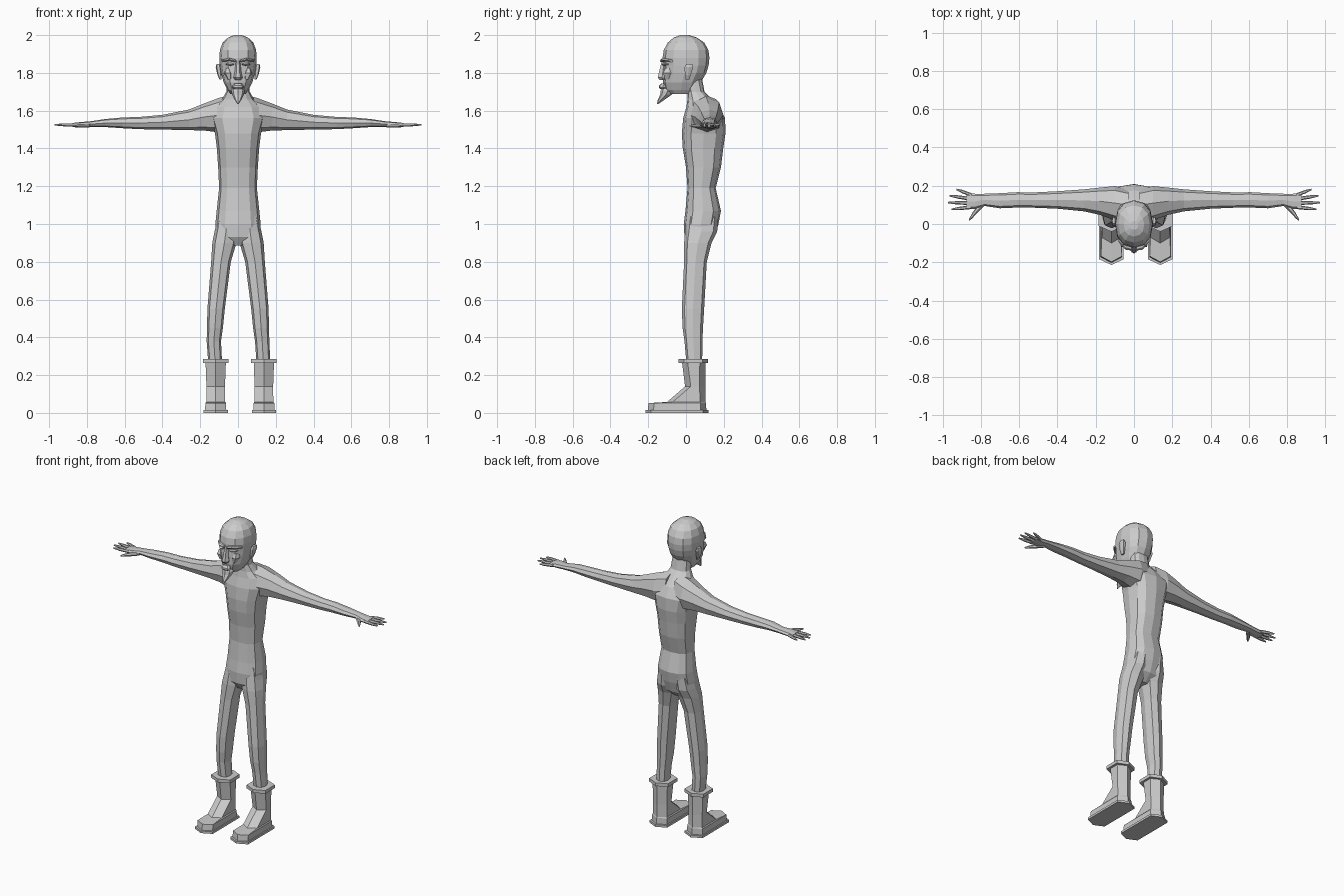
import bpy, bmesh
from math import cos, sin, pi, copysign


def loft(name, rings):
    """Skin a closed, flat-shaded tube through rings of points."""
    bm = bmesh.new()
    rows = [[bm.verts.new(p) for p in r] for r in rings]
    n = len(rows[0])
    for a, b in zip(rows, rows[1:]):
        for i in range(n):
            j = (i + 1) % n
            bm.faces.new((a[i], a[j], b[j], b[i]))
    bm.faces.new(rows[0])
    bm.faces.new(rows[-1])
    bmesh.ops.recalc_face_normals(bm, faces=bm.faces[:])
    me = bpy.data.meshes.new(name)
    bm.to_mesh(me)
    bm.free()
    ob = bpy.data.objects.new(name, me)
    bpy.context.collection.objects.link(ob)
    return ob


def oval(n, p):
    out = []
    for k in range(n):
        c, s = cos(2 * pi * k / n), sin(2 * pi * k / n)
        out.append((copysign(abs(c) ** p, c), copysign(abs(s) ** p, s)))
    return out


def flat_ring(z, hw, y0, y1, cx=0, n=8, p=0.8):
    """Horizontal rounded ring: half width and front/back limits."""
    return [(cx + hw * u, (y0 + y1) / 2 + (y1 - y0) / 2 * v, z) for u, v in oval(n, p)]


def side_ring(s, x, y0, y1, z0, z1, n=8, p=0.85):
    """Upright ring across an arm or finger; s is the side."""
    return [(s * x, (y0 + y1) / 2 + (y1 - y0) / 2 * u, (z0 + z1) / 2 + (z1 - z0) / 2 * v)
            for u, v in oval(n, p)]


def hex_ring(z, hw, y0, y1, cx, d=0.03):
    """Long hexagon with a point at toe and heel."""
    return [(cx, y0, z), (cx + hw, y0 + d, z), (cx + hw, y1 - d, z),
            (cx, y1, z), (cx - hw, y1 - d, z), (cx - hw, y0 + d, z)]


def merge(base, part):
    m = base.modifiers.new("union", 'BOOLEAN')
    m.operation = 'UNION'
    m.solver = 'EXACT'
    m.object = part
    bpy.context.view_layer.objects.active = base
    bpy.ops.object.modifier_apply(modifier=m.name)
    bpy.data.objects.remove(part, do_unlink=True)


# Torso and neck: z, half width, front y, back y
torso = [(.885, .045, .02, .10), (.93, .113, -.008, .15), (1.0, .12, -.012, .172),
         (1.07, .113, -.003, .185), (1.19, .10, .008, .157), (1.30, .105, 0, .185),
         (1.40, .112, -.017, .197), (1.48, .122, -.022, .209), (1.56, .145, -.015, .207),
         (1.62, .125, .002, .175), (1.66, .085, .008, .138), (1.70, .062, .008, .098),
         (1.77, .056, -.01, .085)]
body = loft("body", [flat_ring(*t, n=12) for t in torso])

arm = [(.03, .02, .18, 1.49, 1.685), (.10, .02, .198, 1.485, 1.668), (.18, .048, .19, 1.495, 1.638),
       (.26, .066, .181, 1.497, 1.606), (.40, .08, .171, 1.50, 1.578), (.52, .085, .165, 1.502, 1.567),
       (.61, .086, .166, 1.507, 1.564), (.70, .082, .161, 1.513, 1.556), (.78, .094, .158, 1.514, 1.544),
       (.83, .078, .158, 1.510, 1.540), (.875, .078, .160, 1.513, 1.535)]
leg = [(1.04, .055, .052, .004, .172), (.96, .064, .06, -.005, .165), (.90, .072, .064, -.01, .135),
       (.80, .09, .052, -.01, .11), (.55, .116, .046, -.022, .096), (.45, .122, .042, -.018, .09),
       (.38, .128, .038, -.008, .087)]
# Fingers: base y, tip x, tip y
fingers = [(.152, .928, .181), (.131, .965, .148), (.109, .972, .112), (.088, .952, .077)]

for s, side, bx in ((1, "left", .137), (-1, "right", -.118)):
    # Arm, hand and leg are fused into the body
    merge(body, loft("arm", [side_ring(s, *a) for a in arm]))
    rings = [flat_ring(z, hw, y0, y1, s * cx) for z, cx, hw, y0, y1 in leg]
    rings.append(flat_ring(.22, .036, .006, .085, bx))
    merge(body, loft("leg", rings))
    for i, (yb, xt, yt) in enumerate(fingers):
        pts = [(.85, yb, .010), (.85 + (xt - .85) * .6, yb + (yt - yb) * .6, .009), (xt, yt, .004)]
        loft(f"{side}_finger_{i + 1}",
             [side_ring(s, x, y - r, y + r, 1.525 - r, 1.525 + r, 6, 1) for x, y, r in pts])
    thumb = [(.785, .11, .018, .011), (.822, .073, .018, .012), (.846, .042, .014, .009), (.861, .022, .005, .004)]
    loft(f"{side}_thumb",
         [side_ring(s, x, y - r, y + r, 1.52 - h, 1.52 + h, 6, 1) for x, y, r, h in thumb])

    # Boot with pointed toe, projecting sole and cuff
    boot = [(.01, .056, -.203, .108), (.052, .055, -.198, .106), (.058, .050, -.10, .104),
            (.14, .049, -.005, .102), (.275, .054, -.022, .103)]
    loft(f"{side}_boot", [hex_ring(*b, bx) for b in boot])
    loft(f"{side}_sole", [hex_ring(z, .064, -.214, .12, bx) for z in (0, .014)])
    loft(f"{side}_cuff", [hex_ring(z, .068, -.04, .117, bx) for z in (.265, .286)])

    # Ear, brow, eye and cheek
    ear = [(1.765, .006, -.004, .018, .092), (1.79, .011, -.008, .028, .098),
           (1.83, .014, -.01, .04, .104), (1.848, .008, 0, .036, .106)]
    loft(f"{side}_ear", [flat_ring(z, hw, y0, y1, s * cx, 6) for z, hw, y0, y1, cx in ear])
    brow = [(.012, -.138, -.11, 1.856, 1.870), (.045, -.134, -.09, 1.862, 1.880),
            (.082, -.092, -.06, 1.858, 1.870)]
    loft(f"{side}_brow", [side_ring(s, *b, 6) for b in brow])
    eye = [(.02, -.126, -.10, 1.843, 1.849), (.04, -.128, -.09, 1.836, 1.854),
           (.064, -.108, -.08, 1.843, 1.849)]
    loft(f"{side}_eye", [side_ring(s, *e, 6) for e in eye])
    cheek = [(1.765, .012, -.115, -.07, .045), (1.80, .022, -.124, -.06, .054),
             (1.825, .010, -.112, -.07, .056)]
    loft(f"{side}_cheek", [flat_ring(z, hw, y0, y1, s * cx, 6) for z, hw, y0, y1, cx in cheek])

# Head
head = [(1.688, .04, -.085, .035), (1.71, .056, -.112, .06), (1.75, .076, -.122, .078),
        (1.80, .090, -.122, .108), (1.84, .096, -.120, .12), (1.88, .099, -.124, .124),
        (1.92, .096, -.118, .119), (1.96, .082, -.097, .097), (1.987, .053, -.065, .058),
        (2.0, .02, -.03, .015)]
loft("head", [flat_ring(*h, n=12, p=.88) for h in head])

# Nose, lips and forward-curving beard
nose = [(1.762, .016, -.142, -.10), (1.775, .024, -.153, -.10), (1.80, .018, -.147, -.10),
        (1.865, .011, -.130, -.10)]
loft("nose", [flat_ring(*t, n=6, p=1) for t in nose])
lips = [(1.714, .022, -.136, -.10), (1.722, .03, -.143, -.10), (1.732, .028, -.142, -.10),
        (1.745, .018, -.130, -.10)]
loft("lips", [flat_ring(*t, n=8) for t in lips])
beard = [(1.636, .004, -.154, -.146), (1.655, .016, -.150, -.118), (1.685, .031, -.137, -.075),
         (1.705, .036, -.134, -.06), (1.718, .03, -.128, -.06)]
loft("beard", [flat_ring(*t, n=8, p=1) for t in beard])
